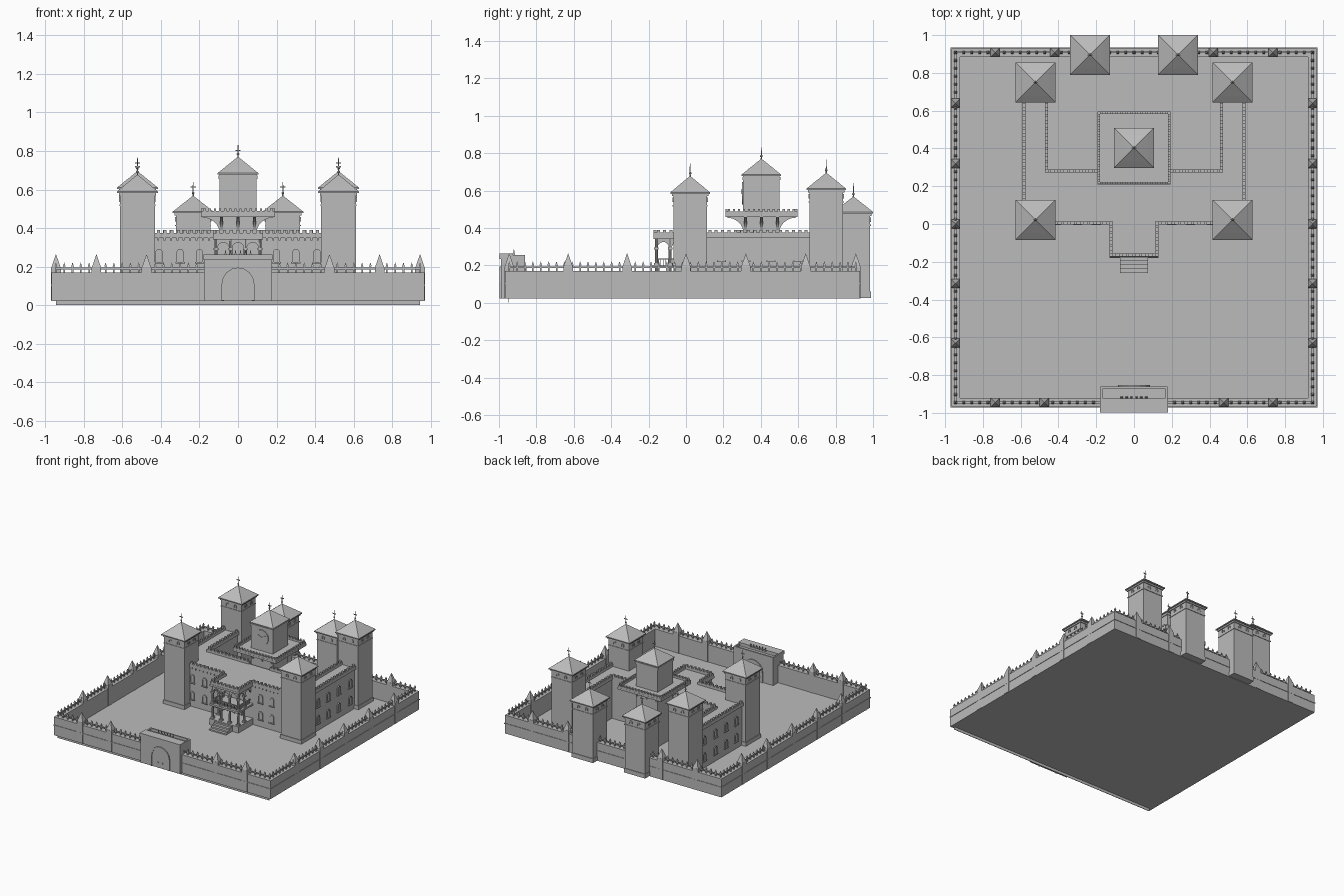
import bpy, bmesh, math
from mathutils import Matrix, Vector

cube = bpy.data.objects.get("Cube")
if cube:
    bpy.data.objects.remove(cube)

stone = bpy.data.materials.new("grey_stone")
stone.use_nodes = True
GREY = (0.5, 0.5, 0.5, 1)
stone.diffuse_color = GREY
stone.node_tree.nodes["Principled BSDF"].inputs["Base Color"].default_value = GREY

GROUND, WALL_TOP, ROOF = 0.03, 0.17, 0.355


def finish(bm, name):
    bmesh.ops.recalc_face_normals(bm, faces=bm.faces)
    mesh = bpy.data.meshes.new(name)
    bm.to_mesh(mesh)
    bm.free()
    mesh.materials.append(stone)
    obj = bpy.data.objects.new(name, mesh)
    bpy.context.collection.objects.link(obj)
    return obj


def box(bm, x0, x1, y0, y1, z0, z1):
    size = Matrix.Diagonal((x1 - x0, y1 - y0, z1 - z0, 1))
    mid = Matrix.Translation(((x0 + x1) / 2, (y0 + y1) / 2, (z0 + z1) / 2))
    bmesh.ops.create_cube(bm, size=1, matrix=mid @ size)


def block(bm, x, y, half, z0, z1):
    box(bm, x - half, x + half, y - half, y + half, z0, z1)


def taper(bm, x, y, r0, r1, z0, z1, sides=4):
    """Upright cone; with four sides the radii are half widths."""
    k = math.sqrt(2) if sides == 4 else 1
    m = Matrix.Translation((x, y, (z0 + z1) / 2)) @ Matrix.Rotation(math.pi / 4, 4, 'Z')
    bmesh.ops.create_cone(bm, cap_ends=True, segments=sides, radius1=r0 * k,
                          radius2=r1 * k, depth=z1 - z0, matrix=m)


def facing(x, y, turn):
    """Local x runs along the wall, local -y points out of it; turn 0 faces front."""
    return Matrix.Translation((x, y, 0)) @ Matrix.Rotation(turn * math.pi / 2, 4, 'Z')


def prism(bm, outline, depth, m):
    """Extrude an (x, z) outline outward by depth."""
    face = bm.faces.new([bm.verts.new(m @ Vector((u, 0, z))) for u, z in outline])
    out = bmesh.ops.extrude_face_region(bm, geom=[face])["geom"]
    push = m.to_3x3() @ Vector((0, -depth, 0))
    bmesh.ops.translate(bm, vec=push, verts=[v for v in out if isinstance(v, bmesh.types.BMVert)])


def arc(r, z, n=8):
    return [(r * math.cos(math.pi * i / n), z + r * math.sin(math.pi * i / n)) for i in range(n + 1)]


def arch_frame(bm, m, half, z0, spring, t, depth=0.008):
    outer = [(half, z0)] + arc(half, spring) + [(-half, z0)]
    r = half - t
    inner = [(-r, z0)] + arc(r, spring)[::-1] + [(r, z0)]
    prism(bm, outer + inner, depth, m)


def window(bm, m, z0, spring, half=0.019):
    arch_frame(bm, m, half, z0, spring, 0.005)
    prism(bm, [(half - 0.005, z0)] + arc(half - 0.005, spring) + [(0.005 - half, z0)], 0.002, m)
    prism(bm, [(-half - 0.005, z0 - 0.008), (half + 0.005, z0 - 0.008),
               (half + 0.005, z0), (-half - 0.005, z0)], 0.01, m)


def battlement(bm, a, b, z0, low, high, t=0.016, step=0.034):
    """Low wall with merlons between two points on one axis."""
    (ax, ay), (bx, by) = a, b
    h, n = t / 2, max(1, round(math.dist(a, b) / step))
    box(bm, min(ax, bx) - h, max(ax, bx) + h, min(ay, by) - h, max(ay, by) + h, z0, low)
    for i in range(n):
        f = (i + 0.5) / n
        block(bm, ax + (bx - ax) * f, ay + (by - ay) * f, h, low, high)


def tower_roof(name, x, y, eave, apex, tip, half=0.106):
    bm = bmesh.new()
    block(bm, x, y, half, eave - 0.008, eave)
    # tile courses, each with a small lip
    for i in range(3):
        f0, f1 = 1 - i / 3, 1 - (i + 1) / 3
        z0, z1 = apex - (apex - eave) * f0, apex - (apex - eave) * f1
        taper(bm, x, y, half * f0 + 0.001 * (i > 0), half * f1, z0, z1)
    finish(bm, name + "_roof")
    # finial with bulb and cross vane
    bm = bmesh.new()
    taper(bm, x, y, 0.004, 0.0015, apex - 0.01, tip, 6)
    bulb = Matrix.Translation((x, y, apex + 0.014))
    bmesh.ops.create_uvsphere(bm, u_segments=8, v_segments=6, radius=0.007, matrix=bulb)
    box(bm, x - 0.014, x + 0.014, y - 0.002, y + 0.002, tip - 0.03, tip - 0.024)
    finish(bm, name + "_finial")


def tower(name, x, y, eave, apex, tip, half=0.09):
    bm = bmesh.new()
    block(bm, x, y, half, 0.026, eave - 0.005)
    block(bm, x, y, half + 0.007, eave - 0.02, eave - 0.006)
    block(bm, x, y, half + 0.004, eave - 0.075, eave - 0.068)
    block(bm, x, y, half + 0.005, 0.026, 0.06)
    for turn in range(4):
        for u in (-0.035, 0.035):
            m = facing(x, y, turn) @ Matrix.Translation((u, -half, 0))
            arch_frame(bm, m, 0.012, eave - 0.052, eave - 0.04, 0.004, 0.005)
    finish(bm, name)
    tower_roof(name, x, y, eave, apex, tip)


# Courtyard floor and front skirt
bm = bmesh.new()
box(bm, -0.95, 0.95, -0.95, 0.92, 0.022, GROUND)
box(bm, -0.945, 0.945, -0.952, -0.948, 0, 0.024)
finish(bm, "ground")

# Outer walls, with a string course, pilasters, obelisks and iron fence
X0, X1, Y0, Y1 = -0.967, 0.967, -0.967, 0.93
T = 0.045
bm = bmesh.new()
for s in (0, 0.004):
    za, zb = (0.022, WALL_TOP) if s == 0 else (0.1, 0.106)
    box(bm, X0 - s, X1 + s, Y0 - s, Y0 + T, za, zb)
    box(bm, X0 - s, X1 + s, Y1 - T, Y1 + s, za, zb)
    for x in (X0 - s, X1 + s - T):
        box(bm, x, x + T, Y0 + T, Y1 - T, za, zb)
finish(bm, "outer_wall")

posts = [(x * s, y) for s in (-1, 1) for x, y in
         ((0.735, -0.945), (0.475, -0.945), (0.735, 0.908), (0.42, 0.908))]
posts += [(s * 0.945, y) for s in (-1, 1) for y in (0.64, 0.32, 0, -0.315, -0.63)]
bm = bmesh.new()
for x, y in posts:
    block(bm, x, y, 0.025, 0.024, 0.195)
    taper(bm, x, y, 0.024, 0.001, 0.195, 0.262)
finish(bm, "wall_posts")

bm = bmesh.new()
corners = [(-0.945, -0.945), (0.945, -0.945), (0.945, 0.908), (-0.945, 0.908)]
for i, (ax, ay) in enumerate(corners):
    bx, by = corners[(i + 1) % 4]
    box(bm, min(ax, bx) - 0.004, max(ax, bx) + 0.004,
        min(ay, by) - 0.004, max(ay, by) + 0.004, 0.186, 0.194)
    for k in range(44):
        x, y = ax + (bx - ax) * k / 44, ay + (by - ay) * k / 44
        block(bm, x, y, 0.004, WALL_TOP, 0.2)
        taper(bm, x, y, 0.007, 0.0005, 0.2, 0.22)
finish(bm, "spiked_fence")

# Gatehouse with arched doors on both faces
bm = bmesh.new()
box(bm, -0.177, 0.177, -0.99, -0.86, 0.022, 0.235)
box(bm, -0.18, 0.18, -0.998, -0.925, 0.235, 0.262)
box(bm, -0.177, 0.177, -0.872, -0.86, 0.235, 0.255)
for s in (-0.171, 0.171):
    box(bm, s - 0.006, s + 0.006, -0.925, -0.872, 0.235, 0.255)
for i in range(6):
    taper(bm, (i - 2.5) * 0.026, -0.92, 0.006, 0.001, 0.255, 0.285)
for y, turn in ((-0.99, 0), (-0.86, 2)):
    m = facing(0, y, turn)
    arch_frame(bm, m, 0.085, 0.024, 0.11, 0.012)
    prism(bm, [(0.073, 0.024)] + arc(0.073, 0.11) + [(-0.073, 0.024)], 0.003, m)
    for u in (-0.02, 0.02):
        prism(bm, [(u - 0.004, 0.062), (u + 0.004, 0.062), (u + 0.004, 0.07), (u - 0.004, 0.07)], 0.008, m)
finish(bm, "gatehouse")

# Corner and rear towers
for side, s in (("left", 1), ("right", -1)):
    tower("front_tower_" + side, s * 0.522, 0.022, 0.59, 0.678, 0.745)
    tower("back_tower_" + side, s * 0.522, 0.75, 0.61, 0.695, 0.765)
    tower("rear_wall_tower_" + side, s * 0.233, 0.895, 0.485, 0.568, 0.64)

# Palace: front range and two wings round an open court
bm = bmesh.new()
box(bm, -0.58, 0.58, 0.005, 0.28, 0.026, ROOF)
for s in (-1, 1):
    box(bm, min(s * 0.465, s * 0.58), max(s * 0.465, s * 0.58), 0.28, 0.68, 0.026, ROOF)
    # brick corbels under the parapet
    for i in range(9):
        u = s * (0.15 + i * 0.033)
        box(bm, u - 0.005, u + 0.005, -0.003, 0.005, 0.335, 0.348)
finish(bm, "palace_body")

bm = bmesh.new()
for s in (-1, 1):
    battlement(bm, (s * 0.12, 0.005), (s * 0.43, 0.005), 0.348, 0.375, 0.39)
    battlement(bm, (s * 0.582, 0.11), (s * 0.582, 0.66), 0.348, 0.375, 0.39)
    battlement(bm, (s * 0.463, 0.28), (s * 0.463, 0.66), 0.348, 0.375, 0.39)
    battlement(bm, (s * 0.1, 0.28), (s * 0.463, 0.28), 0.348, 0.375, 0.39)
    battlement(bm, (s * 0.122, -0.165), (s * 0.122, 0.005), 0.348, 0.375, 0.39)
battlement(bm, (-0.122, -0.165), (0.122, -0.165), 0.348, 0.375, 0.39)
finish(bm, "palace_battlements")

bm = bmesh.new()
for z0, spring in ((0.225, 0.272), (0.09, 0.135)):
    for s, turn in ((1, 1), (-1, 3)):
        for x in (0.41, 0.30, 0.20):
            window(bm, facing(s * x, 0.005, 0), z0, spring)
        for y in (0.19, 0.32, 0.455, 0.6):
            window(bm, facing(s * 0.58, y, turn), z0, spring)
arch_frame(bm, facing(0, 0.005, 0), 0.035, 0.08, 0.14, 0.006)
finish(bm, "palace_windows")

# Portico: steps, two storeys of columns, arcade and roof deck
bm = bmesh.new()
box(bm, -0.13, 0.13, -0.18, 0.005, 0.026, 0.08)
for i in range(4):
    box(bm, -0.075, 0.075, -0.26 + i * 0.022, -0.17, 0.026, 0.04 + i * 0.0125)
finish(bm, "portico_steps")
bm = bmesh.new()
box(bm, -0.13, 0.13, -0.178, 0.005, 0.185, 0.2)
box(bm, -0.13, 0.13, -0.175, 0.005, 0.34, ROOF)
finish(bm, "portico_decks")
bm = bmesh.new()
spots = [(x, -0.158) for x in (-0.114, -0.038, 0.038, 0.114)] + [(s * 0.114, -0.085) for s in (-1, 1)]
for x, y in spots:
    for z0, z1 in ((0.08, 0.185), (0.2, 0.34)):
        taper(bm, x, y, 0.009, 0.008, z0, z1, 10)
        block(bm, x, y, 0.012, z0, z0 + 0.012)
    block(bm, x, y, 0.012, 0.285, 0.296)
finish(bm, "portico_columns")
bm = bmesh.new()
bays = [(u, -0.152, 0) for u in (-0.076, 0, 0.076)]
bays += [(s * 0.108, y, 2 - s) for s in (-1, 1) for y in (-0.1215, -0.045)]
for x, y, turn in bays:
    m = facing(x, y, turn)
    prism(bm, [(0.038, 0.295)] + arc(0.03, 0.295) + [(-0.038, 0.295), (-0.038, 0.345), (0.038, 0.345)], 0.012, m)
    prism(bm, [(-0.038, 0.23), (0.038, 0.23), (0.038, 0.237), (-0.038, 0.237)], 0.008, m)
    for i in range(5):
        u = (i - 2) * 0.013
        prism(bm, [(u - 0.002, 0.2), (u + 0.002, 0.2), (u + 0.002, 0.23), (u - 0.002, 0.23)], 0.005, m)
finish(bm, "portico_arches")

# Central keep with bracketed gallery and clock
KY = 0.403
bm = bmesh.new()
block(bm, 0, KY, 0.097, 0.026, 0.68)
block(bm, 0, KY, 0.102, 0.655, 0.672)
finish(bm, "keep")
tower_roof("keep", 0, KY, 0.685, 0.77, 0.83)
bm = bmesh.new()
block(bm, 0, KY, 0.193, 0.458, 0.474)
for sx, sy, ex, ey in ((-1, -1, 1, -1), (1, -1, 1, 1), (1, 1, -1, 1), (-1, 1, -1, -1)):
    r = 0.186
    battlement(bm, (sx * r, KY + sy * r), (ex * r, KY + ey * r), 0.47, 0.488, 0.502, 0.012, 0.026)
finish(bm, "keep_gallery")
bm = bmesh.new()
curve = [(0.185 - 0.09 * math.sin(a), 0.37 + 0.085 * math.cos(a))
         for a in (math.pi / 2 * i / 8 for i in range(9))]
for turn in range(4):
    for u in (-0.085, 0, 0.085):
        m = facing(0, KY, turn) @ Matrix.Translation((0, u + 0.008, 0))
        prism(bm, curve + [(0.09, 0.37), (0.09, 0.46), (0.185, 0.46)], 0.016, m)
finish(bm, "keep_brackets")
bm = bmesh.new()
dial = Matrix.Translation((0, KY - 0.099, 0.585)) @ Matrix.Rotation(math.pi / 2, 4, 'X')
bmesh.ops.create_cone(bm, cap_ends=True, segments=24, radius1=0.06, radius2=0.06, depth=0.008, matrix=dial)
for angle, length in ((1.05, 0.045), (-1.05, 0.035)):
    hand = Matrix.Translation((0, KY - 0.102, 0.585)) @ Matrix.Rotation(angle, 4, 'Y')
    prism(bm, [(-0.003, 0), (0.003, 0), (0.001, length), (-0.001, length)], 0.005, hand)
finish(bm, "clock")
